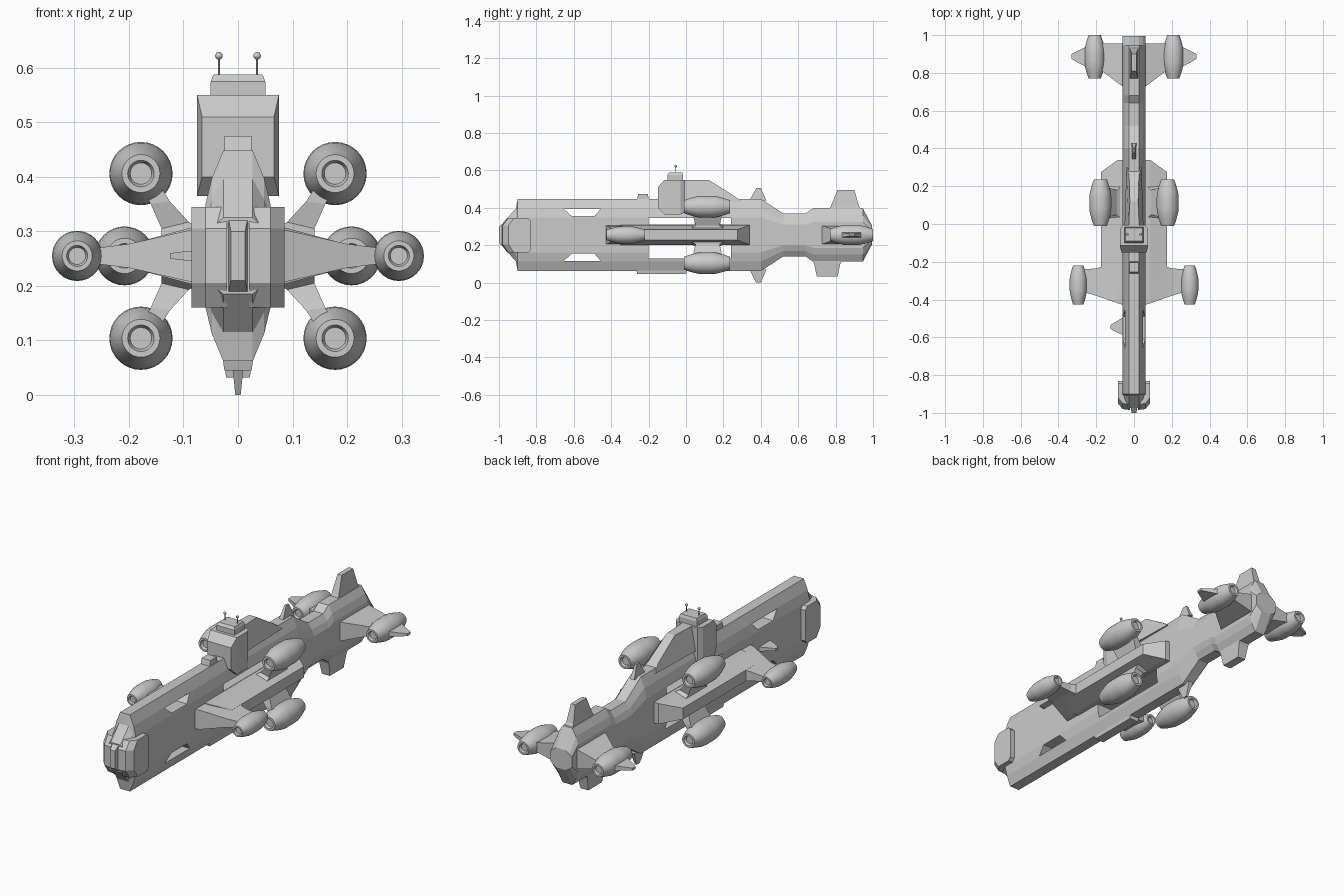
import bpy, bmesh, math
from mathutils import Vector

cube = bpy.data.objects.get("Cube")
if cube:
    bpy.data.objects.remove(cube, do_unlink=True)

MID = 0.255  # height of the long axis

grey = bpy.data.materials.new("hull_grey")
grey.use_nodes = True
COLOUR = (0.6, 0.6, 0.6, 1)
grey.diffuse_color = COLOUR
grey.node_tree.nodes["Principled BSDF"].inputs["Base Color"].default_value = COLOUR


def finish(name, bm):
    bmesh.ops.recalc_face_normals(bm, faces=bm.faces)
    mesh = bpy.data.meshes.new(name)
    bm.to_mesh(mesh)
    bm.free()
    mesh.materials.append(grey)
    ob = bpy.data.objects.new(name, mesh)
    bpy.context.collection.objects.link(ob)
    return ob


def loft(name, rings):
    """Skin a row of equal-length rings and cap both ends."""
    bm = bmesh.new()
    loops = [[bm.verts.new(p) for p in ring] for ring in rings]
    n = len(loops[0])
    for a, b in zip(loops, loops[1:]):
        for i in range(n):
            j = (i + 1) % n
            bm.faces.new((a[i], a[j], b[j], b[i]))
    bm.faces.new(loops[0])
    bm.faces.new(loops[-1])
    return finish(name, bm)


def rect_y(y, x, z0, z1):
    return [(-x, y, z0), (x, y, z0), (x, y, z1), (-x, y, z1)]


def rect_x(x, y0, y1, hz, z=MID):
    return [(x, y0, z - hz), (x, y1, z - hz), (x, y1, z + hz), (x, y0, z + hz)]


def rect_z(z, x, y0, y1):
    return [(-x, y0, z), (x, y0, z), (x, y1, z), (-x, y1, z)]


def side_prism(name, outline, x0, x1):
    return loft(name, [[(x, y, z) for y, z in outline] for x in (x0, x1)])


def mirror(rings, s):
    return [[(s * x, y, z) for x, y, z in ring] for ring in rings]


# Long hull: a faceted tube of changing height
def hull_ring(y, h):
    right = [(0.027, 1), (0.048, 0.74), (0.06, 0.48)]
    right += [(x, -k) for x, k in reversed(right)]
    full = right + [(-x, k) for x, k in reversed(right)]
    return [(x, y, MID + k * h) for x, k in full]


stations = [(-0.975, 0.07), (-0.91, 0.14), (-0.9, 0.193), (0.4, 0.193), (0.52, 0.115),
            (0.64, 0.115), (0.68, 0.143), (0.945, 0.143), (0.995, 0.05)]
hull = loft("hull", [hull_ring(y, h) for y, h in stations])

# Openings through the hull
cutters = []
for s, side in ((1, "upper"), (-1, "lower")):
    slot = [(-0.655, 0.14), (-0.455, 0.14), (-0.49, 0.1), (-0.61, 0.1)]
    depth = 0.09 if s > 0 else 0.125
    gap = [(-0.2, 0.055), (0.24, 0.055), (0.24, depth), (-0.2, depth)]
    for label, outline in (("slot", slot), ("gap", gap)):
        cutters.append(side_prism(f"{side}_{label}_cutter",
                                  [(y, MID + s * z) for y, z in outline], -0.2, 0.2))
for c in cutters:
    c.hide_render = True
    c.hide_viewport = True
    c.display_type = 'WIRE'
    mod = hull.modifiers.new(c.name, 'BOOLEAN')
    mod.operation = 'DIFFERENCE'
    mod.solver = 'EXACT'
    mod.object = c

# Nose armour plates either side of a central keel
for s, side in ((1, "left"), (-1, "right")):
    rings = []
    for x, front in ((0.02, -0.985), (0.06, -0.98), (0.085, -0.95)):
        back = -0.83
        rings.append([(x, front, 0.205), (x, front, 0.305), (x, front + 0.03, 0.345),
                      (x, back - 0.015, 0.345), (x, back, 0.33), (x, back, 0.175),
                      (x, back - 0.015, 0.16), (x, front + 0.03, 0.16)])
    loft(f"{side}_nose_plate", mirror(rings, s))
loft("nose_keel", [rect_y(-1, 0.013, 0.21, 0.3), rect_y(-0.975, 0.017, 0.19, 0.32),
                   rect_y(-0.9, 0.017, 0.19, 0.32)])


# Engine pods: lathed barrels with recessed ends
def pod(name, x, z, y0, y1, r):
    L = y1 - y0
    half = [(0.05, 0.0), (0.05, 0.34), (0.0, 0.42), (0.0, 0.6), (0.14, 0.8),
            (0.3, 0.97), (0.4, 1.0)]
    profile = half + [(1 - t, k) for t, k in reversed(half)]
    bm = bmesh.new()
    vs = [bm.verts.new((k * r, y0 + t * L, 0)) for t, k in profile]
    edges = [bm.edges.new(e) for e in zip(vs, vs[1:])]
    bmesh.ops.spin(bm, geom=vs + edges, cent=(0, 0, 0), axis=(0, 1, 0),
                   angle=2 * math.pi, steps=32, use_duplicate=False)
    bmesh.ops.remove_doubles(bm, verts=bm.verts, dist=1e-5)
    bmesh.ops.translate(bm, verts=bm.verts, vec=Vector((x, 0, z)))
    ob = finish(name, bm)
    for o in bpy.context.selected_objects:
        o.select_set(False)
    ob.select_set(True)
    bpy.context.view_layer.objects.active = ob
    bpy.ops.object.shade_smooth_by_angle(angle=math.radians(25))


for s, side in ((1, "left"), (-1, "right")):
    pod(f"{side}_front_pod", s * 0.295, MID, -0.425, -0.22, 0.046)
    pod(f"{side}_rear_pod", s * 0.208, MID, 0.77, 1.0, 0.054)

    # Main wing with a forward arm to the front pod
    loft(f"{side}_main_wing", mirror([rect_x(0.03, -0.35, 0.34, 0.055),
                                      rect_x(0.085, -0.35, 0.34, 0.052),
                                      rect_x(0.175, -0.3, 0.275, 0.028)], s))
    loft(f"{side}_wing_arm", mirror([rect_x(0.05, -0.43, -0.2, 0.05),
                                     rect_x(0.085, -0.42, -0.2, 0.048),
                                     rect_x(0.2, -0.38, -0.235, 0.022),
                                     rect_x(0.265, -0.36, -0.24, 0.014)], s))
    # Tail wing and outer spike
    loft(f"{side}_tail_wing", mirror([rect_x(0.04, 0.715, 0.955, 0.052),
                                      rect_x(0.07, 0.735, 0.955, 0.046),
                                      rect_x(0.17, 0.81, 0.955, 0.022)], s))
    loft(f"{side}_tail_spike", mirror([rect_x(0.25, 0.83, 0.94, 0.014),
                                       rect_x(0.29, 0.85, 0.92, 0.01),
                                       rect_x(0.332, 0.875, 0.9, 0.006)], s))

    # Middle pods on slanted struts above and below the wing
    for v, level in ((1, "upper"), (-1, "lower")):
        pod(f"{side}_{level}_pod", s * 0.178, MID + v * 0.151, -0.01, 0.235, 0.058)
        rings = []
        for xa, za, xb, zb, y0, y1 in ((0.06, 0.045, 0.14, 0.03, 0.02, 0.21),
                                       (0.09, 0.062, 0.14, 0.05, 0.05, 0.18),
                                       (0.125, 0.1, 0.16, 0.095, 0.04, 0.19),
                                       (0.15, 0.14, 0.18, 0.13, 0.04, 0.19)):
            rings.append([(xa, y0, MID + v * za), (xb, y0, MID + v * zb),
                          (xb, y1, MID + v * zb), (xa, y1, MID + v * za)])
        loft(f"{side}_{level}_strut", mirror(rings, s))

# Command tower with cabin and antennae
loft("tower", [rect_y(-0.15, 0.066, 0.4, 0.51), rect_y(-0.115, 0.075, 0.365, 0.55),
               rect_y(-0.03, 0.075, 0.365, 0.55), rect_y(-0.005, 0.06, 0.375, 0.55)])
loft("tower_cabin", [rect_z(0.545, 0.05, -0.1, -0.015), rect_z(0.575, 0.05, -0.1, -0.015),
                     rect_z(0.588, 0.045, -0.09, -0.02)])
for s, side in ((1, "left"), (-1, "right")):
    for part in ("mast", "tip"):
        bm = bmesh.new()
        if part == "mast":
            bmesh.ops.create_cone(bm, cap_ends=True, segments=8, radius1=0.002,
                                  radius2=0.002, depth=0.04)
        else:
            bmesh.ops.create_uvsphere(bm, u_segments=12, v_segments=8, radius=0.007)
        height = 0.603 if part == "mast" else 0.622
        bmesh.ops.translate(bm, verts=bm.verts, vec=Vector((s * 0.035, -0.055, height)))
        finish(f"{side}_antenna_{part}", bm)

# Fairing behind the tower, tapered towards its top
fairing = [(-0.02, 0.43, 0.05), (-0.02, 0.55, 0.028), (0.12, 0.55, 0.022),
           (0.26, 0.462, 0.026), (0.3, 0.43, 0.04)]
loft("tower_fairing", [[(s * x, y, z) for y, z, x in fairing] for s in (-1, 1)])

# Spine blocks
loft("top_block", [rect_z(0.43, 0.025, -0.265, -0.195), rect_z(0.475, 0.025, -0.255, -0.205)])
loft("bottom_block", [rect_z(0.045, 0.025, -0.26, 0.0), rect_z(0.08, 0.03, -0.27, 0.01)])

# Vertical fins
loft("top_mid_fin", [rect_z(0.44, 0.012, 0.34, 0.43), rect_z(0.505, 0.005, 0.375, 0.4)])
loft("bottom_mid_fin", [rect_z(0.07, 0.012, 0.34, 0.43), rect_z(0.0, 0.005, 0.375, 0.4)])
loft("top_tail_fin", [rect_z(0.38, 0.025, 0.76, 0.945), rect_z(0.41, 0.02, 0.775, 0.925),
                      rect_z(0.495, 0.012, 0.81, 0.9)])
loft("bottom_tail_fin", [rect_z(0.13, 0.03, 0.67, 0.84), rect_z(0.1, 0.028, 0.685, 0.825),
                         rect_z(0.032, 0.022, 0.7, 0.81)])

# Small sensor stub on the right flank only
loft("flank_stub", [rect_x(-0.05, -0.59, -0.49, 0.012), rect_x(-0.1, -0.57, -0.52, 0.008),
                    rect_x(-0.125, -0.555, -0.535, 0.005)])
